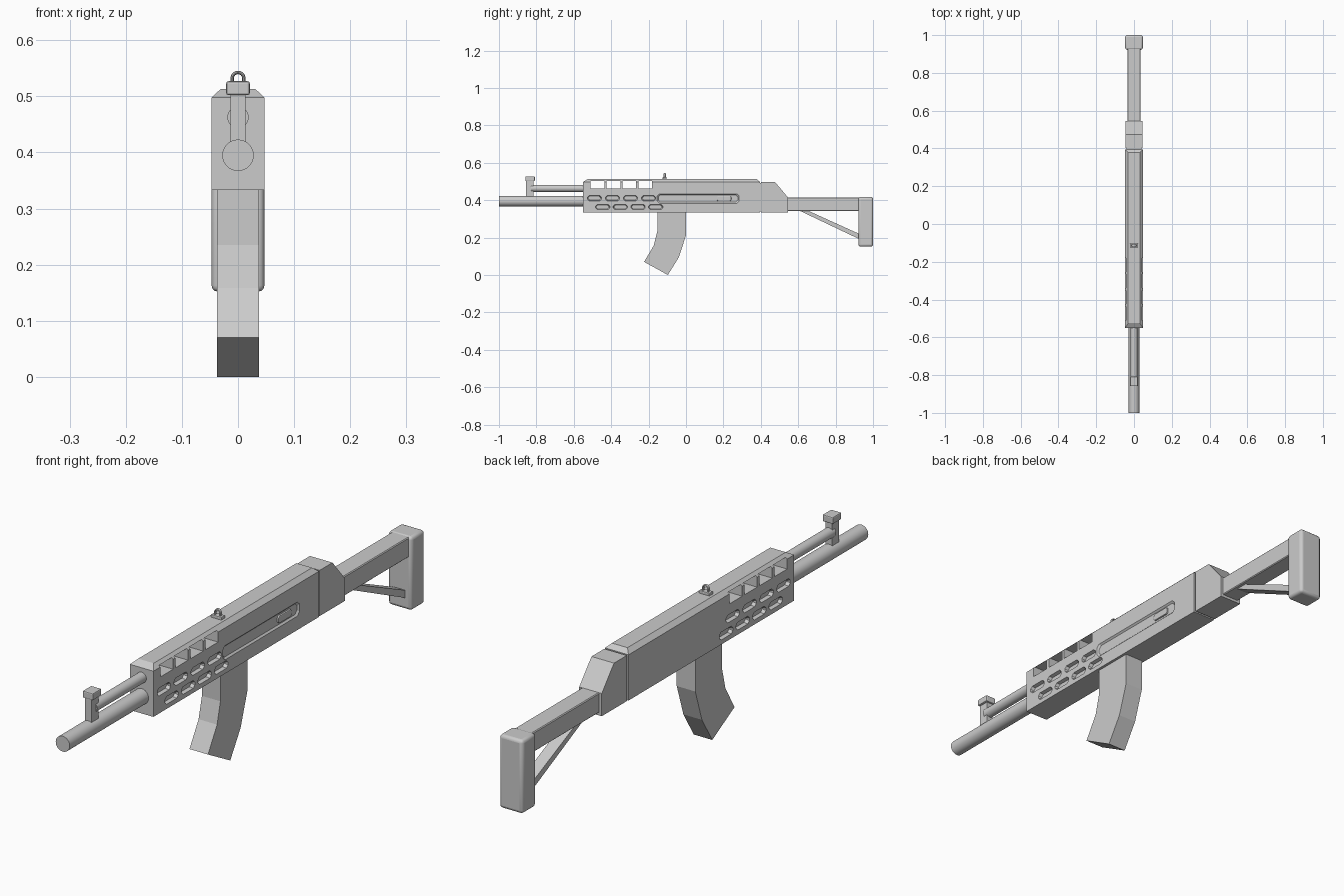
import bpy, bmesh, math
from mathutils import Vector

if "Cube" in bpy.data.objects:
    bpy.data.objects.remove(bpy.data.objects["Cube"])


def finish(name, bm, bevel=0, segments=2, smooth=False):
    bmesh.ops.recalc_face_normals(bm, faces=bm.faces)
    me = bpy.data.meshes.new(name)
    bm.to_mesh(me)
    bm.free()
    ob = bpy.data.objects.new(name, me)
    bpy.context.collection.objects.link(ob)
    if bevel:
        m = ob.modifiers.new("Bevel", 'BEVEL')
        m.width, m.segments = bevel, segments
    if smooth:
        bpy.context.view_layer.objects.active = ob
        ob.select_set(True)
        bpy.ops.object.shade_smooth_by_angle(angle=math.radians(35))
        ob.select_set(False)
    return ob


def loft(bm, rings):
    """Skin a list of equal-length point rings and cap both ends."""
    vs = [[bm.verts.new(p) for p in r] for r in rings]
    n = len(vs[0])
    for a, b in zip(vs, vs[1:]):
        for i in range(n):
            j = (i + 1) % n
            bm.faces.new((a[i], a[j], b[j], b[i]))
    bm.faces.new(vs[0])
    bm.faces.new(vs[-1])


def prism(bm, yz, x0, x1):
    loft(bm, [[(x, y, z) for y, z in yz] for x in (x0, x1)])


def rect(y0, y1, z0, z1):
    return [(y0, z0), (y1, z0), (y1, z1), (y0, z1)]


def cut_rect(y0, y1, z0, z1, c):
    """Rectangle with its corners cut off."""
    return [(y0 + c, z0), (y1 - c, z0), (y1, z0 + c), (y1, z1 - c),
            (y1 - c, z1), (y0 + c, z1), (y0, z1 - c), (y0, z0 + c)]


def plate(name, yz, half_width, **kw):
    bm = bmesh.new()
    prism(bm, yz, -half_width, half_width)
    return finish(name, bm, **kw)


def tube(name, y0, y1, z, r, sides=32):
    bm = bmesh.new()
    ang = [2 * math.pi * i / sides for i in range(sides)]
    loft(bm, [[(r * math.cos(a), y, z + r * math.sin(a)) for a in ang] for y in (y0, y1)])
    return finish(name, bm, smooth=True)


def carve(target, bm):
    cutter = finish("cutter", bm)
    cutter.hide_render = True
    m = target.modifiers.new("Cut", 'BOOLEAN')
    m.operation, m.solver, m.object = 'DIFFERENCE', 'EXACT', cutter
    bpy.context.view_layer.objects.active = target
    bpy.ops.object.modifier_apply(modifier=m.name)
    bpy.data.objects.remove(cutter)


# Receiver with a sloped top cover
def ring(w, y0, y1, z):
    return [(-w, y0, z), (w, y0, z), (w, y1, z), (-w, y1, z)]


bm = bmesh.new()
loft(bm, [ring(.047, -.55, .395, .333), ring(.047, -.55, .395, .498),
          ring(.031, -.525, .378, .513)])
receiver = finish("receiver", bm)

# Handguard windows right through, and shallow vent slots on both sides
bm = bmesh.new()
for i in range(4):
    y = -.51 + .0855 * i
    prism(bm, rect(y, y + .073, .462, .503), -.1, .1)
    for y, z in ((-.527 + .0965 * i, .397), (-.483 + .0945 * i, .350)):
        for s in (-1, 1):
            loft(bm, [[(s * x, a, b) for a, b in
                       cut_rect(y - g, y + .075 + g, z - g, z + .027 + g, .009)]
                      for x, g in ((.034, -.003), (.049, .001))])
carve(receiver, bm)

# Bolt groove on the right side only
bm = bmesh.new()
loft(bm, [[(x, a, b) for a, b in cut_rect(-.155 + g, .285 - g, .382 + g, .435 - g, .012)]
          for x, g in ((.041, .007), (.049, -.001))])
carve(receiver, bm)
bm = bmesh.new()
prism(bm, cut_rect(.165, .242, .395, .422, .006), .038, .047)
finish("bolt_handle", bm, bevel=.003)

# Rear block and the neck joining it to the receiver
plate("rear_block", [(.402, .333), (.545, .333), (.545, .415), (.475, .498), (.402, .498)], .045)
plate("rear_neck", rect(.39, .41, .338, .492), .041)

# Stock
plate("stock_beam", rect(.54, .93, .343, .415), .035, bevel=.003, segments=1)
plate("stock_strut", [(.60, .347), (.645, .347), (.93, .218), (.93, .190)], .022)
plate("butt_pad", rect(.922, 1.0, .152, .417), .047, bevel=.011, segments=3, smooth=True)

# Barrel and gas tube
tube("barrel", -1.0, -.54, .395, .028)
tube("gas_tube", -.83, -.54, .463, .019)

# Front sight
plate("front_sight_post", rect(-.855, -.815, .415, .51), .013)
plate("front_sight_head", rect(-.858, -.808, .502, .527), .021, bevel=.004)

# Rear sight: base and arched loop
plate("rear_sight_base", rect(-.125, -.103, .508, .523), .021, bevel=.003)
bm = bmesh.new()
rings = []
path = [(-.0105, .516)] + [(-.0105 * math.cos(math.pi * i / 12),
                            .532 + .0105 * math.sin(math.pi * i / 12)) for i in range(13)] + [(.0105, .516)]
for k, (x, z) in enumerate(path):
    t = min(max((k - 1) / 12, 0), 1) * math.pi
    out = Vector((-math.cos(t), 0, math.sin(t)))
    c = Vector((x, -.114, z))
    rings.append([c + out * .003 * math.cos(a) + Vector((0, .006 * math.sin(a), 0))
                  for a in [math.pi / 4 * j for j in range(8)]])
loft(bm, rings)
finish("rear_sight_loop", bm, smooth=True)

# Curved magazine
bm = bmesh.new()
side = [((-.153, .345), (0, .345)), ((-.153, .235), (0, .212)),
        ((-.172, .158), (-.038, .095)), ((-.224, .07), (-.097, 0))]
loft(bm, [[(-.037, f[0], f[1]), (.037, f[0], f[1]), (.037, b[0], b[1]), (-.037, b[0], b[1])]
          for f, b in side])
finish("magazine", bm)
